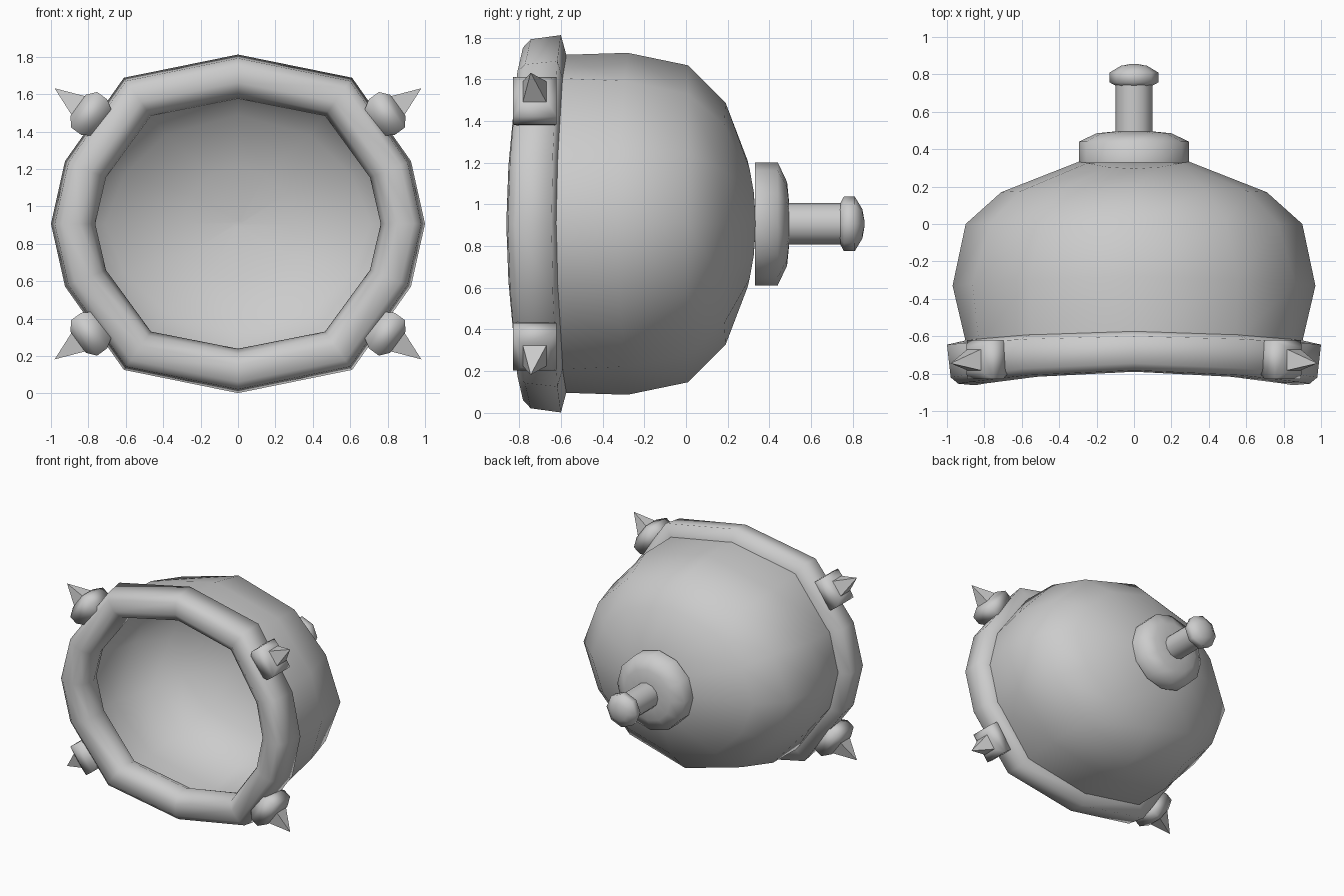
import bpy, bmesh, math
from mathutils import Matrix, Vector

if "Cube" in bpy.data.objects:
    bpy.data.objects.remove(bpy.data.objects["Cube"])

CZ = 0.907


def ring_outline(a, b):
    """twelve-sided unit outline mirrored from one quadrant"""
    q = [(0, 1), a, b, (1, 0)]
    half = q + [(x, -z) for x, z in q[-2::-1]]
    return half + [(-x, z) for x, z in half[-2:0:-1]]


RIM = ring_outline((0.61, 0.863), (0.925, 0.37))
MID = ring_outline((0.575, 0.835), (0.89, 0.42))
ROUND = ring_outline((0.545, 0.82), (0.855, 0.45))
CIRCLE = ring_outline((0.5, 0.866), (0.866, 0.5))


def finish(name, bm, angle=None):
    bmesh.ops.recalc_face_normals(bm, faces=bm.faces)
    me = bpy.data.meshes.new(name)
    bm.to_mesh(me)
    bm.free()
    ob = bpy.data.objects.new(name, me)
    bpy.context.collection.objects.link(ob)
    if angle:
        bpy.ops.object.select_all(action='DESELECT')
        ob.select_set(True)
        bpy.context.view_layer.objects.active = ob
        bpy.ops.object.shade_smooth_by_angle(angle=math.radians(angle))
    return ob


def bridge(bm, rows):
    n = len(rows[0])
    for a, b in zip(rows, rows[1:]):
        for i in range(n):
            j = (i + 1) % n
            bm.faces.new((a[i], a[j], b[j], b[i]))


def loft(name, rings, caps=(), angle=60):
    """rings: (x radius, z radius, y at top, y at side, outline)"""
    bm = bmesh.new()
    rows = [[bm.verts.new((rx * u, y0 + (y1 - y0) * u * u, CZ + rz * v))
             for u, v in line] for rx, rz, y0, y1, line in rings]
    bridge(bm, rows)
    for c in caps:
        bm.faces.new(rows[c])
    return finish(name, bm, angle)


def turned(name, profile, sides, caps=(-1,), angle=80):
    circle = [(math.sin(2 * math.pi * i / sides), math.cos(2 * math.pi * i / sides))
              for i in range(sides)]
    return loft(name, [(r, r, y, y, circle) for r, y in profile], caps, angle)


# hollow bowl, closed behind the collar
loft("bowl", [(0.895, 0.81, -0.60, -0.65, RIM), (0.97, 0.82, -0.28, -0.33, MID),
              (0.90, 0.76, 0.01, 0.0, ROUND), (0.71, 0.58, 0.19, 0.17, ROUND),
              (0.29, 0.305, 0.295, 0.335, CIRCLE), (0.02, 0.02, 0.335, 0.335, CIRCLE)],
     caps=(-1,), angle=180)

# thick curved rim, bowed forward at the sides
rim = [(0.795, -0.59, 0.05), (0.763, -0.66, 0.06), (0.79, -0.75, 0.07), (0.85, -0.79, 0.072),
       (0.94, -0.782, 0.072), (0.98, -0.745, 0.075), (1.0, -0.60, 0.045), (0.89, -0.57, 0.05)]
loft("rim", [(r, r - 0.095, y, y - d, RIM) for r, y, d in rim], angle=180)

# rear collar, stem and knob
turned("rear_collar", [(0.295, 0.33), (0.295, 0.44), (0.20, 0.485), (0.10, 0.495)], 12)
turned("rear_stem", [(0.10, 0.48), (0.10, 0.742)], 12, caps=())
turned("rear_knob", [(0.09, 0.735), (0.13, 0.757), (0.13, 0.81),
                     (0.07, 0.846), (0.02, 0.855)], 8)

# four rounded studs with spikes around the rim
SQUARE = ((-0.5, -0.5), (0.5, -0.5), (0.5, 0.5), (-0.5, 0.5))
for sx, side in ((1, "right"), (-1, "left")):
    for sz, level in ((1, "upper"), (-1, "lower")):
        n = Vector((0.81 * sx, 0, 0.59 * sz))
        t = Vector((-0.59 * sx, 0, 0.81 * sz))
        c = Vector((0.786 * sx, -0.725, CZ + 0.583 * sz))
        basis = Matrix((t, Vector((0, 1, 0)), n)).transposed().to_4x4()
        place = Matrix.Translation(c) @ basis

        bm = bmesh.new()
        rows = [[bm.verts.new((x * w, y * d, h)) for x, y in SQUARE]
                for w, d, h in ((0.15, 0.14, -0.09), (0.235, 0.21, -0.02),
                                (0.235, 0.21, 0.045), (0.14, 0.13, 0.085))]
        bridge(bm, rows)
        bm.faces.new(rows[0])
        bm.faces.new(rows[-1])
        bm.transform(place)
        finish(f"{level}_{side}_stud", bm, 95)

        bm = bmesh.new()
        base = [bm.verts.new((x * 0.13, y * 0.12, 0.075)) for x, y in SQUARE]
        tip = bm.verts.new((0.0, -0.02, 0.24))
        bm.faces.new(base)
        for i in range(4):
            bm.faces.new((base[i], base[(i + 1) % 4], tip))
        bm.transform(place)
        finish(f"{level}_{side}_spike", bm)
